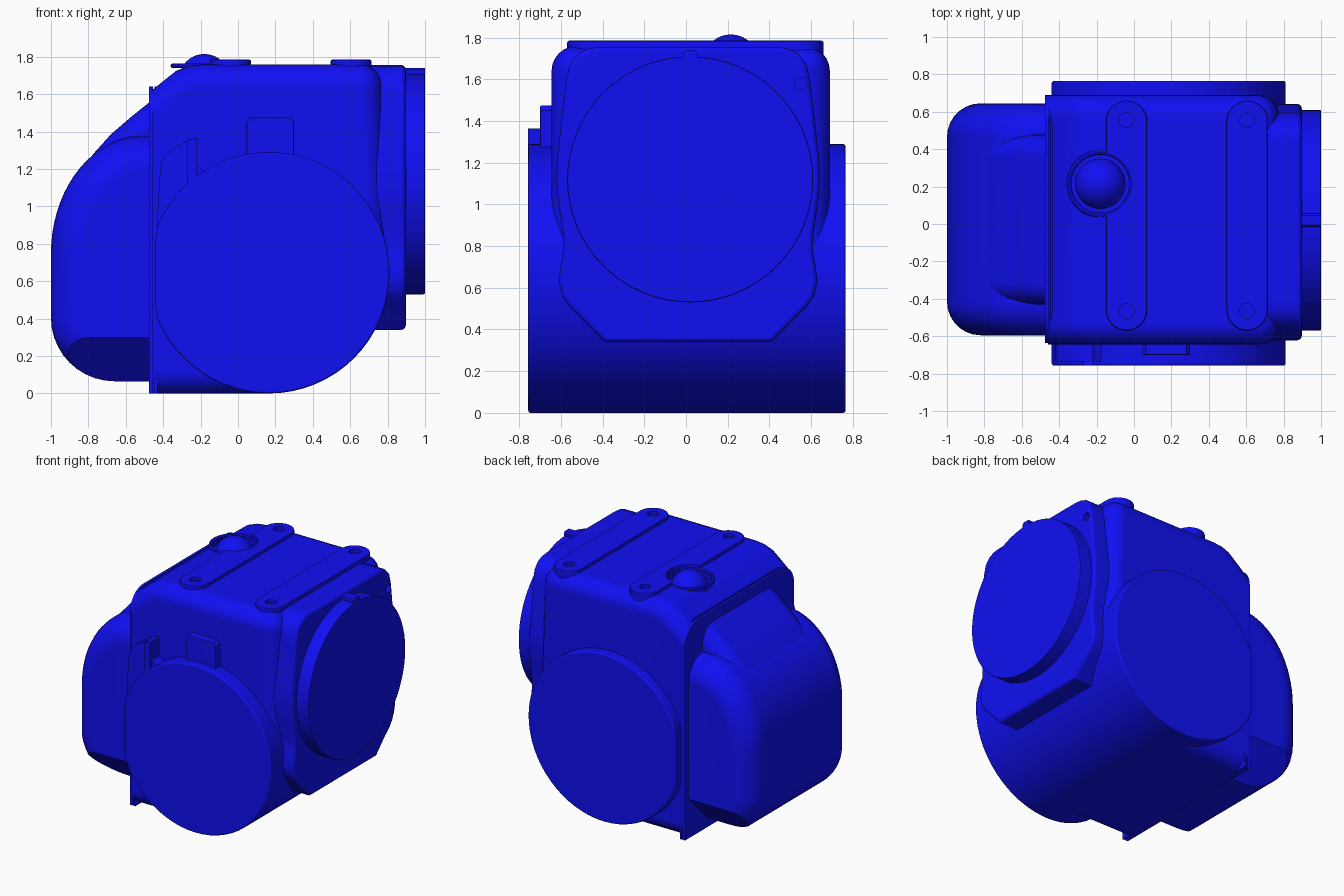
import bpy, bmesh, math
from mathutils import Vector

if "Cube" in bpy.data.objects:
    bpy.data.objects.remove(bpy.data.objects["Cube"])

blue = bpy.data.materials.new("blue_paint")
blue.diffuse_color = (0.005, 0.005, 0.9, 1)
blue.use_nodes = True
blue.node_tree.nodes["Principled BSDF"].inputs["Base Color"].default_value = blue.diffuse_color


def arc(cx, cy, rx, ry, a0, a1, n):
    """Points on an elliptical arc, angles in degrees."""
    angles = [math.radians(a0 + (a1 - a0) * i / n) for i in range(n + 1)]
    return [(cx + rx * math.cos(a), cy + ry * math.sin(a)) for a in angles]


def circle(cx, cy, r, n=64):
    return arc(cx, cy, r, r, 0, 360, n)[:-1]


def prism(name, pts, axis, lo, hi, bevel=0.0, segs=4, keep=None, cuts=()):
    """Extrude a 2D outline along an axis, round its sharp edges, slice with planes."""
    def place(u, v, t):
        return {'x': (t, u, v), 'y': (u, t, v), 'z': (u, v, t)}[axis]
    bm = bmesh.new()
    face = bm.faces.new([bm.verts.new(place(u, v, lo)) for u, v in pts])
    new = bmesh.ops.extrude_face_region(bm, geom=[face])["geom"]
    move = Vector(place(0, 0, hi - lo))
    bmesh.ops.translate(bm, vec=move, verts=[g for g in new if isinstance(g, bmesh.types.BMVert)])
    bmesh.ops.recalc_face_normals(bm, faces=bm.faces[:])
    if bevel:
        edges = [e for e in bm.edges if e.calc_face_angle(0) > math.radians(50)
                 and (keep is None or keep((e.verts[0].co + e.verts[1].co) / 2))]
        bmesh.ops.bevel(bm, geom=edges, offset=bevel, segments=segs, profile=0.5,
                        affect='EDGES', clamp_overlap=False)
    for co, no in cuts:
        res = bmesh.ops.bisect_plane(bm, geom=bm.verts[:] + bm.edges[:] + bm.faces[:],
                                     plane_co=co, plane_no=no, clear_outer=True)
        rim = [g for g in res["geom_cut"] if isinstance(g, bmesh.types.BMEdge)]
        bmesh.ops.contextual_create(bm, geom=rim)
    bmesh.ops.recalc_face_normals(bm, faces=bm.faces[:])
    me = bpy.data.meshes.new(name)
    bm.to_mesh(me)
    bm.free()
    ob = bpy.data.objects.new(name, me)
    bpy.context.collection.objects.link(ob)
    me.materials.append(blue)
    return ob


def activate(ob):
    bpy.ops.object.select_all(action='DESELECT')
    ob.select_set(True)
    bpy.context.view_layer.objects.active = ob


def cut(ob, cutter):
    activate(ob)
    mod = ob.modifiers.new("cut", 'BOOLEAN')
    mod.operation, mod.solver, mod.object = 'DIFFERENCE', 'EXACT', cutter
    bpy.ops.object.modifier_apply(modifier=mod.name)


# Main housing: flat foot, round belly, sloped rear shoulder
housing = prism("housing", [(-0.46, 0.0)] + arc(0.165, 0.645, 0.64, 0.645, -90, 0, 16)
                + [(0.79, 1.1), (0.77, 1.76), (-0.18, 1.76), (-0.26, 1.752), (-0.33, 1.725),
                   (-0.40, 1.67), (-0.43, 1.645), (-0.46, 1.62)],
                'y', -0.645, 0.69, 0.12, 6, keep=lambda c: c.x > -0.445)

# Wide side drum running through the housing, trimmed at the rear
prism("side_drum", [(max(x, -0.44), z) for x, z in circle(0.165, 0.645, 0.645)],
      'y', -0.757, 0.765, 0.012, 3)

# Rear joint plate, in two layers with a fine seam
for name, x0, x1, d in (("rear_rim", -0.475, -0.455, 0.0), ("rear_seam", -0.456, -0.445, 0.012),
                        ("rear_band", -0.446, -0.43, 0.0)):
    r = 0.16
    prism(name, [(-0.635 + d, 0), (0.69 - d, 0)]
          + arc(0.69 - r, 1.64 - r, r - d, r - d, 0, 90, 8)
          + arc(-0.635 + r, 1.64 - r, r - d, r - d, 90, 180, 8), 'x', x0, x1)

# Rear cap with chamfered lower corners
k = 0.7071
prism("rear_cap", [(-0.3, 0.065)] + arc(-0.66, 0.405, 0.34, 0.34, -90, -180, 10)
      + arc(-0.5, 0.75, 0.5, 0.63, 180, 98, 16) + [(-0.3, 1.375)],
      'y', -0.595, 0.645, 0.18, 7, keep=lambda c: c.x < -0.31,
      cuts=[((-0.7, 0.645, 0.3), (0, k, -k)), ((-0.7, -0.595, 0.3), (0, -k, -k))])

# Narrower wedge rising from the cap to the shoulder
prism("rear_wedge", [(-0.3, 0.9), (-0.86, 0.9), (-0.86, 1.17), (-0.77, 1.285), (-0.68, 1.385),
                     (-0.57, 1.48), (-0.47, 1.56), (-0.40, 1.61), (-0.3, 1.61)],
      'y', -0.43, 0.48, 0.12, 6, keep=lambda c: c.x < -0.31 and c.z > 1.1)

# Front flange with waisted outline
half = [(0.40, 0.34), (0.57, 0.51), (0.605, 0.56), (0.62, 0.63), (0.612, 0.70), (0.60, 0.77),
        (0.60, 0.85), (0.622, 1.0), (0.632, 1.1), (0.628, 1.22), (0.60, 1.47),
        (0.585, 1.6), (0.565, 1.68), (0.52, 1.73), (0.47, 1.75), (0.41, 1.756)]
flange = prism("flange", [(0.01 + y, z) for y, z in half] + [(0.01 - y, z) for y, z in half[::-1]],
               'x', 0.55, 0.897, 0.025, 4)
prism("flange_disc", circle(0.02, 1.12, 0.59), 'x', 0.85, 1.0, 0.008, 2)
prism("locating_key", [(-0.015, 1.66), (0.055, 1.66), (0.055, 1.73), (0.045, 1.74),
                       (-0.005, 1.74), (-0.015, 1.73)], 'x', 0.88, 1.0)

# Mounting pads on top
pads = []
for i, x in enumerate((-0.04, 0.605)):
    pads.append(prism(f"mount_pad_{i + 1}", arc(x, 0.55, 0.11, 0.11, 0, 180, 16)
                      + arc(x, -0.46, 0.11, 0.11, 180, 360, 16), 'z', 1.60, 1.785, 0.01, 2,
                      keep=lambda c: c.z > 1.7))

# Holes and round pocket cut into the pads, housing and flange
cutters = []
for pad, x in zip(pads, (-0.04, 0.605)):
    for y in (0.555, -0.465):
        c = prism("hole_cutter", circle(x, y, 0.04, 24), 'z', 1.72, 1.9)
        cut(pad, c)
        cutters.append(c)
pocket = prism("pocket_cutter", circle(-0.18, 0.215, 0.165, 40), 'z', 1.70, 1.95)
screw = prism("screw_cutter", circle(0.55, 1.58, 0.03, 20), 'x', 0.83, 1.0)
cut(pads[0], pocket)
cut(housing, pocket)
cut(flange, screw)
for c in cutters + [pocket, screw]:
    bpy.data.objects.remove(c)

# Domed button with its collar
bpy.ops.mesh.primitive_uv_sphere_add(segments=40, ring_count=20, radius=0.135,
                                     location=(-0.18, 0.215, 1.68))
dome = bpy.context.object
dome.name = "dome_button"
bpy.ops.mesh.primitive_torus_add(major_radius=0.168, minor_radius=0.013, major_segments=40,
                                 minor_segments=8, location=(-0.18, 0.215, 1.752))
collar = bpy.context.object
collar.name = "dome_collar"
for ob in (dome, collar):
    ob.data.materials.append(blue)

# Tab and latch above the drum on the front side
prism("front_tab", [(0.045, 1.15), (0.30, 1.15), (0.30, 1.45), (0.28, 1.475), (0.065, 1.475),
                    (0.045, 1.45)], 'y', -0.70, -0.6, 0.008, 2, keep=lambda c: c.y < -0.69)
prism("front_latch", [(-0.435, 0.85), (-0.1, 1.0), (-0.17, 1.19), (-0.20, 1.20), (-0.22, 1.22),
                      (-0.22, 1.36), (-0.26, 1.36), (-0.36, 1.30), (-0.41, 1.24), (-0.42, 1.15)],
      'y', -0.735, -0.6)
prism("latch_clip", [(-0.27, 1.12), (-0.22, 1.12), (-0.22, 1.365), (-0.27, 1.355)],
      'y', -0.757, -0.6)

# Smooth shading with crisp edges
for ob in list(bpy.context.scene.objects):
    activate(ob)
    bpy.ops.object.shade_smooth_by_angle(angle=math.radians(32))
    ob.modifiers.new("even_normals", 'WEIGHTED_NORMAL').keep_sharp = True
